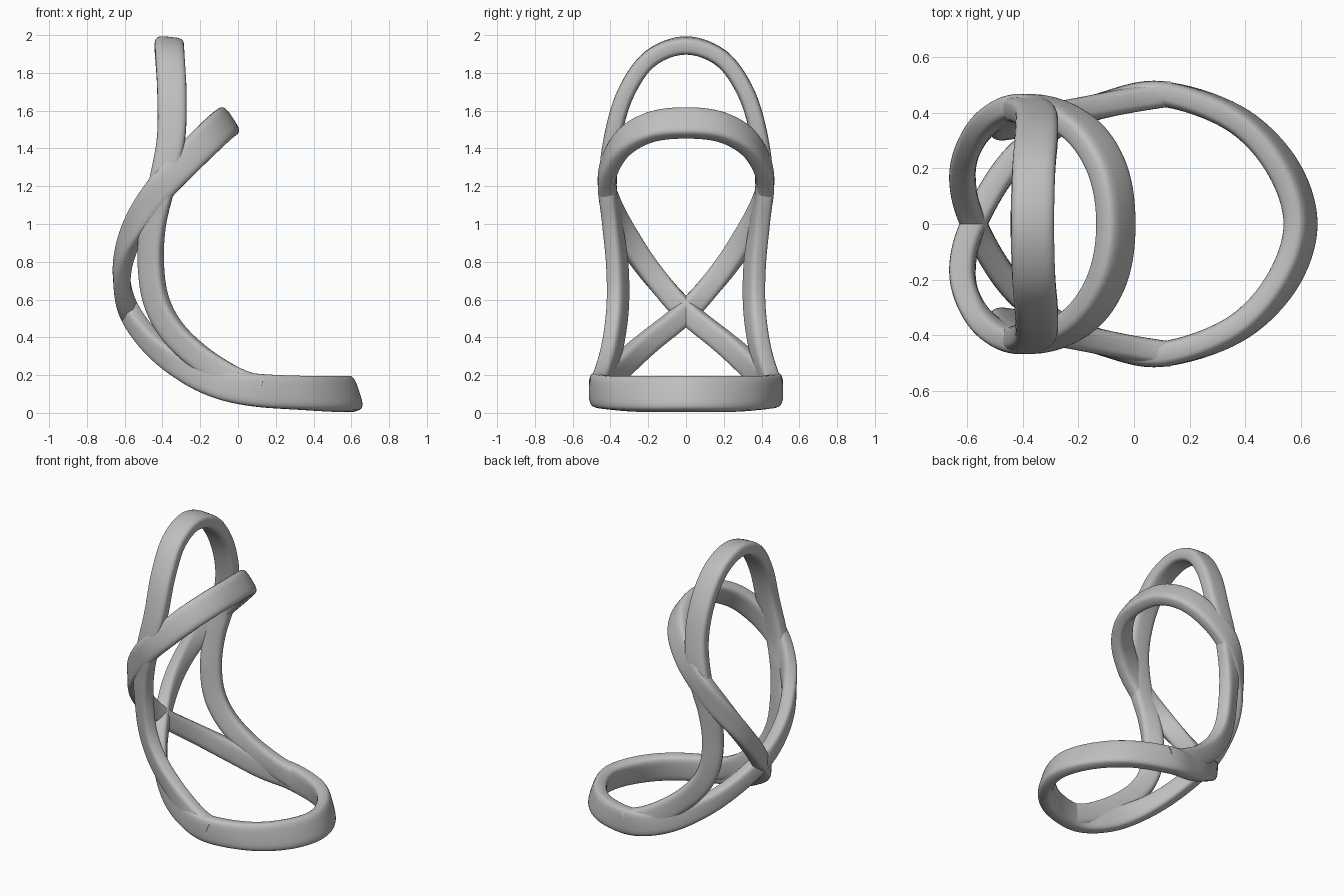
import bpy
import math
from mathutils import Vector

default_cube = bpy.data.objects.get("Cube")
if default_cube:
    bpy.data.objects.remove(default_cube)

# Single light grey finish
grey = bpy.data.materials.new("light_grey")
grey.use_nodes = True
colour = (0.52, 0.52, 0.52, 1.0)
grey.diffuse_color = colour
grey.node_tree.nodes["Principled BSDF"].inputs["Base Color"].default_value = colour

STEPS = 8
SIDES = 28
THICKNESS = 0.092


def mirrored(station):
    """Reflect a station (position, width direction, width) across y = 0."""
    (px, py, pz), (wx, wy, wz), width = station
    return (px, -py, pz), (wx, -wy, wz), width


def catmull(a, b, c, d, t):
    return 0.5 * (2 * b + (c - a) * t + (2 * a - 5 * b + 4 * c - d) * t ** 2
                  + (3 * b - a - 3 * c + d) * t ** 3)


def resample(stations, closed):
    """Smoothly interpolate the stations along the path."""
    rows = [Vector((*p, *Vector(w).normalized(), s)) for p, w, s in stations]
    count = len(rows)

    def row(i):
        return rows[i % count] if closed else rows[max(0, min(i, count - 1))]

    spans = count if closed else count - 1
    result = [catmull(row(i - 1), row(i), row(i + 1), row(i + 2), k / STEPS)
              for i in range(spans) for k in range(STEPS)]
    if not closed:
        result.append(rows[-1])
    return result


def rounded_section(width):
    """Soft-cornered rectangular strip section."""
    points = []
    for k in range(SIDES):
        angle = math.tau * k / SIDES
        c, s = math.cos(angle), math.sin(angle)
        points.append((math.copysign(abs(c) ** 0.55, c) * width / 2,
                       math.copysign(abs(s) ** 0.55, s) * THICKNESS / 2))
    return points


def sweep_strip(name, stations, closed):
    path = resample(stations, closed)
    count = len(path)
    verts, faces = [], []
    for i, row in enumerate(path):
        ahead = path[(i + 1) % count] if closed else path[min(i + 1, count - 1)]
        behind = path[i - 1] if closed else path[max(i - 1, 0)]
        tangent = (Vector(ahead[:3]) - Vector(behind[:3])).normalized()
        across = Vector(row[3:6])
        across = (across - tangent * across.dot(tangent)).normalized()
        normal = tangent.cross(across)
        for u, v in rounded_section(row[6]):
            verts.append(Vector(row[:3]) + across * u + normal * v)
    for i in range(count if closed else count - 1):
        a, b = i * SIDES, (i + 1) % count * SIDES
        for k in range(SIDES):
            n = (k + 1) % SIDES
            faces.append((a + k, a + n, b + n, b + k))
    if not closed:
        faces.append(tuple(reversed(range(SIDES))))
        faces.append(tuple(range((count - 1) * SIDES, count * SIDES)))
    mesh = bpy.data.meshes.new(name)
    mesh.from_pydata(verts, [], faces)
    mesh.materials.append(grey)
    obj = bpy.data.objects.new(name, mesh)
    bpy.context.collection.objects.link(obj)
    bpy.ops.object.select_all(action='DESELECT')
    obj.select_set(True)
    bpy.context.view_layer.objects.active = obj
    bpy.ops.object.shade_smooth_by_angle(angle=math.radians(40))
    return obj


# Figure-eight strip: seat ring, crossing at the back, then the arm ring
half_loop = [
    ((.598, 0, .1), (-.33, 0, 1), .19),
    ((.53, .21, .1), (-.28, -.1, 1), .19),
    ((.36, .38, .105), (-.1, -.1, 1), .18),
    ((.1, .467, .12), (0, 0, 1), .175),
    ((-.1, .43, .155), (.1, 0, 1), .16),
    ((-.28, .355, .235), (.3, .2, .9), .14),
    ((-.45, .21, .365), (.3, .5, .8), .125),
    ((-.575, 0, .535), (.2, .6, .75), .12),
    ((-.615, -.15, .7), (-.05, .75, .6), .12),
    ((-.595, -.27, .86), (-.3, .65, .55), .125),
    ((-.52, -.37, 1.03), (-.6, .3, .65), .14),
    ((-.41, -.42, 1.19), (-.7, 0, .7), .155),
    ((-.29, -.4, 1.32), (-.7, 0, .7), .165),
    ((-.17, -.32, 1.44), (-.65, 0, .75), .17),
    ((-.09, -.18, 1.515), (-.6, 0, .8), .17),
    ((-.065, 0, 1.535), (-.55, 0, .83), .17),
]
loop = half_loop + [mirrored(s) for s in reversed(half_loop[1:-1])]
sweep_strip("seat_and_arm_loop", loop, True)

# Tall back arch whose feet blend into the seat ring
half_arch = [
    ((-.365, 0, 1.945), (1, 0, -.1), .155),
    ((-.36, .19, 1.875), (1, 0, -.05), .155),
    ((-.35, .32, 1.69), (1, 0, 0), .155),
    ((-.355, .39, 1.45), (1, 0, .1), .15),
    ((-.405, .415, 1.2), (1, .1, .2), .14),
    ((-.45, .39, 1), (.95, .3, .1), .135),
    ((-.462, .365, .8), (.9, .45, 0), .135),
    ((-.435, .36, .6), (.85, .45, .25), .135),
    ((-.35, .375, .435), (.65, .35, .65), .135),
    ((-.2, .405, .29), (.5, .2, .8), .135),
    ((-.02, .445, .175), (.3, 0, .9), .14),
    ((.12, .466, .12), (0, 0, 1), .15),
]
arch = [mirrored(s) for s in reversed(half_arch[1:])] + half_arch
sweep_strip("back_arch", arch, False)
